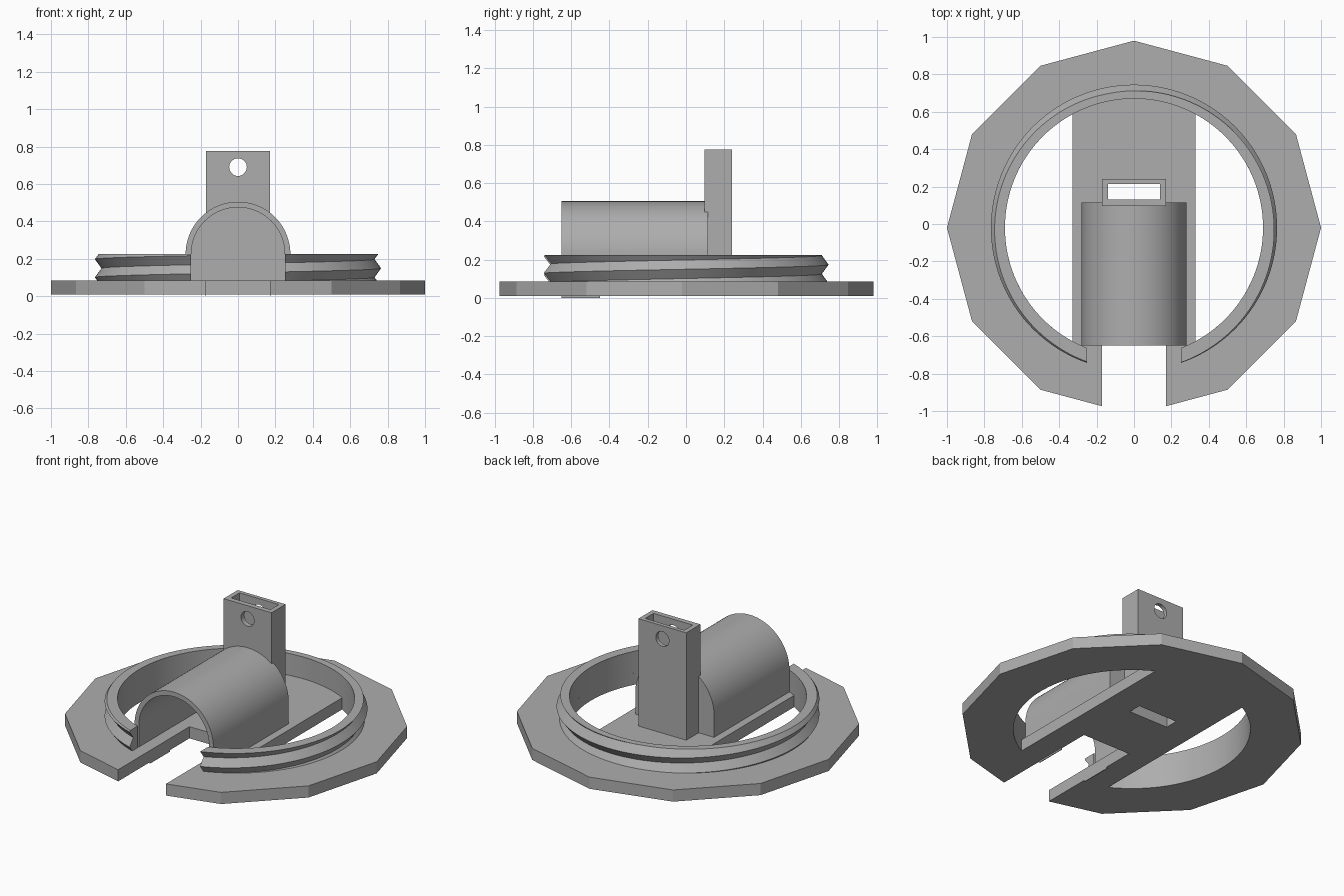
import bpy, bmesh, math

if "Cube" in bpy.data.objects:
    bpy.data.objects.remove(bpy.data.objects["Cube"])

grey = bpy.data.materials.new("plain grey")
grey.diffuse_color = (0.42, 0.42, 0.42, 1)
grey.use_nodes = True
grey.node_tree.nodes["Principled BSDF"].inputs["Base Color"].default_value = grey.diffuse_color
CY = -0.02            # centre of the round parts
FLOOR, RIM = 0.085, 0.225


def finish(name, bm):
    bmesh.ops.remove_doubles(bm, verts=bm.verts, dist=1e-5)
    bmesh.ops.recalc_face_normals(bm, faces=bm.faces)
    me = bpy.data.meshes.new(name)
    bm.to_mesh(me)
    bm.free()
    ob = bpy.data.objects.new(name, me)
    bpy.context.collection.objects.link(ob)
    me.materials.append(grey)
    return ob


def prism(name, pts, lo, hi, axis="z"):
    """Extrude a 2D outline along z, or along y with the outline in x and z."""
    bm = bmesh.new()
    place = (lambda a, b, h: (a, b, h)) if axis == "z" else (lambda a, b, h: (a, h, b))
    low = [bm.verts.new(place(a, b, lo)) for a, b in pts]
    top = [bm.verts.new(place(a, b, hi)) for a, b in pts]
    bm.faces.new(low)
    bm.faces.new(top)
    for i in range(len(pts)):
        j = (i + 1) % len(pts)
        bm.faces.new((low[i], low[j], top[j], top[i]))
    return finish(name, bm)


def rect(x0, x1, y0, y1):
    return [(x0, y0), (x1, y0), (x1, y1), (x0, y1)]


def arc(r, a0, a1, n, cx=0, cy=0):
    return [(cx + r * math.cos(math.radians(a0 + (a1 - a0) * i / n)),
             cy + r * math.sin(math.radians(a0 + (a1 - a0) * i / n))) for i in range(n + 1)]


def cut(ob, cutter):
    m = ob.modifiers.new("cut", "BOOLEAN")
    m.operation, m.solver, m.object = "DIFFERENCE", "EXACT", cutter
    bpy.context.view_layer.objects.active = ob
    bpy.ops.object.modifier_apply(modifier=m.name)
    bpy.data.objects.remove(cutter)


def smooth(ob):
    bpy.ops.object.select_all(action="DESELECT")
    ob.select_set(True)
    bpy.context.view_layer.objects.active = ob
    bpy.ops.object.shade_smooth_by_angle(angle=math.radians(25))


# Twelve-sided base with a front slot and two side openings beside a centre strip
base = prism("base", arc(1, 0, 360, 12, 0, CY)[:-1], 0.01, FLOOR)
cut(base, prism("slot_cutter", rect(-0.17, 0.17, -1.2, -0.25), -0.2, 0.3))
half = math.degrees(math.acos(0.33 / 0.69))
for side in (0, 180):
    cut(base, prism("opening_cutter", arc(0.69, side - half, side + half, 48, 0, CY), -0.2, 0.3))
cut(base, prism("socket_cutter", rect(-0.14, 0.14, 0.13, 0.215), -0.2, 0.3))

# Threaded collar: open ring whose outer wall follows a rising helix
PITCH, INNER, ROOT, CREST, GAP = 0.097, 0.69, 0.73, 0.765, 0.25
bm = bmesh.new()
N = 128
columns = []
for i in range(N + 1):
    deg = -70 + 320 * i / N
    a = math.radians(deg)
    crest = 0.125 + PITCH * (deg + 90) / 360
    section = [(INNER, RIM), (INNER, FLOOR)]
    for k in range(-4, 5):
        z = min(max(crest + k * PITCH / 2, FLOOR), RIM)
        t = ((z - crest) / PITCH) % 1
        section.append((ROOT + (CREST - ROOT) * abs(2 * t - 1), z))
    col = []
    for r, z in section:
        x, y = r * math.cos(a), r * math.sin(a)
        if i in (0, N):       # trim the ends flat beside the gap
            x = GAP if i == 0 else -GAP
            y = -math.sqrt(r * r - x * x)
        col.append(bm.verts.new((x, y + CY, z)))
    columns.append(col)
M = len(columns[0])
for c, d in zip(columns, columns[1:]):
    for j in range(M):
        k = (j + 1) % M
        bm.faces.new((c[j], c[k], d[k], d[j]))
bm.faces.new(columns[0])
bm.faces.new(columns[-1])
smooth(finish("threaded_collar", bm))

# Arched tunnel with a closed back
outer = [(0.28, FLOOR)] + arc(0.28, 0, 180, 48, 0, RIM) + [(-0.28, FLOOR)]
inner = [(0.25, FLOOR)] + arc(0.25, 0, 180, 48, 0, RIM) + [(-0.25, FLOOR)]
smooth(prism("tunnel_shell", outer + inner[::-1], -0.65, 0.115, "y"))
prism("tunnel_back", inner, 0.085, 0.115, "y")

# Hollow upright post with a round cross hole
post = prism("post", rect(-0.17, 0.17, 0.097, 0.24), FLOOR, 0.775)
cut(post, prism("bore_cutter", rect(-0.14, 0.14, 0.13, 0.215), 0, 1))
cut(post, prism("pin_cutter", arc(0.047, 0, 360, 32, 0, 0.69)[:-1], 0, 0.4, "y"))
smooth(post)

# Thin lips under the slot edges
for s, label in ((-1, "left"), (1, "right")):
    prism(label + "_slot_lip", rect(s * 0.17, s * 0.175, -0.65, -0.45), 0.0, 0.012)
